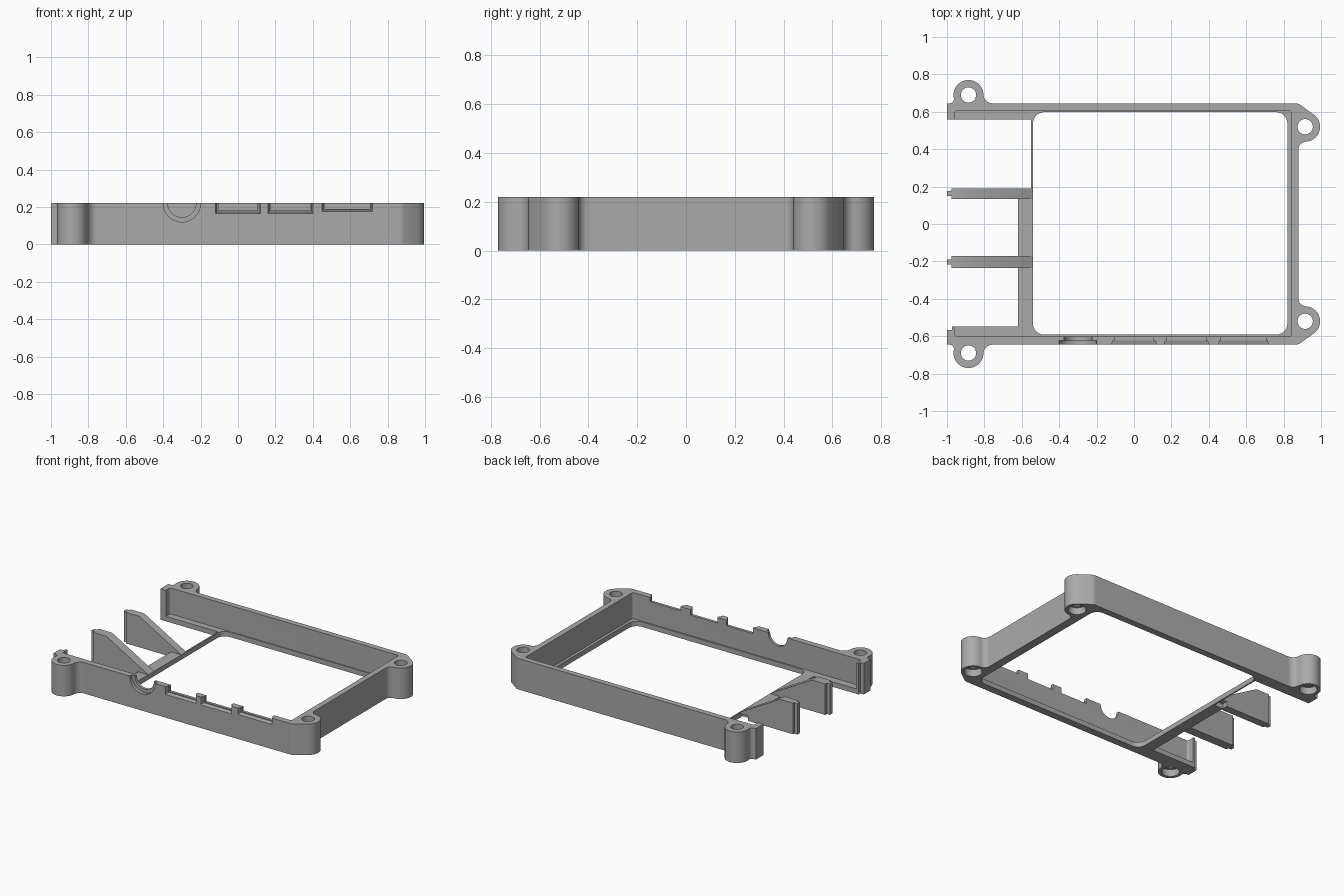
import bpy, bmesh, math
from mathutils import Vector

if "Cube" in bpy.data.objects:
    bpy.data.objects.remove(bpy.data.objects["Cube"])

H = 0.22        # overall height
FLOOR = 0.035   # thickness of the inner ledge

grey = bpy.data.materials.new("plain grey")
grey.use_nodes = True
grey.diffuse_color = (0.4, 0.4, 0.4, 1)
grey.node_tree.nodes["Principled BSDF"].inputs["Base Color"].default_value = (0.4, 0.4, 0.4, 1)


def arc(cx, cy, r, a0, a1, n=12):
    """Points on an arc, angles in degrees."""
    angles = [math.radians(a0 + (a1 - a0) * i / n) for i in range(n + 1)]
    return [(cx + r * math.cos(a), cy + r * math.sin(a)) for a in angles]


def rounded(x0, x1, y0, y1, r):
    pts = []
    for cx, cy, a in ((x1 - r, y1 - r, 0), (x0 + r, y1 - r, 90),
                      (x0 + r, y0 + r, 180), (x1 - r, y0 + r, 270)):
        pts += arc(cx, cy, r, a, a + 90, 8)
    return pts


def rect(x0, x1, y0, y1):
    return [(x0, y0), (x1, y0), (x1, y1), (x0, y1)]


def prism(name, pts, lo, hi, axis="z", end=None):
    """Solid between a profile at lo and one (optionally different) at hi."""
    place = (lambda p, d: Vector((p[0], p[1], d))) if axis == "z" else \
            (lambda p, d: Vector((p[0], d, p[1])))
    bm = bmesh.new()
    a = [bm.verts.new(place(p, lo)) for p in pts]
    b = [bm.verts.new(place(p, hi)) for p in (end or pts)]
    bm.faces.new(a)
    bm.faces.new(b)
    for i in range(len(a)):
        j = (i + 1) % len(a)
        bm.faces.new((a[i], a[j], b[j], b[i]))
    bmesh.ops.recalc_face_normals(bm, faces=bm.faces)
    mesh = bpy.data.meshes.new(name)
    bm.to_mesh(mesh)
    bm.free()
    mesh.materials.append(grey)
    ob = bpy.data.objects.new(name, mesh)
    bpy.context.collection.objects.link(ob)
    return ob


def boolean(target, tools, operation):
    """Apply each tool to the target, then remove the tools."""
    for t in tools:
        m = target.modifiers.new("cut", "BOOLEAN")
        m.operation, m.object, m.solver = operation, t, "EXACT"
    graph = bpy.context.evaluated_depsgraph_get()
    mesh = bpy.data.meshes.new_from_object(target.evaluated_get(graph))
    target.modifiers.clear()
    target.data = mesh
    for t in tools:
        bpy.data.objects.remove(t)


# Outer outline: back half with its two screw lugs, mirrored to the front
bosses = [(-0.885, 0.69), (0.915, 0.52)]
back = [(-1, 0.645)] + arc(-0.985, 0.667, 0.022, -90, 0, 5)
back += arc(*bosses[0], 0.08, 190, 2, 24) + arc(-0.755, 0.695, 0.05, 180, 270)
back += [(0.86, 0.645), (0.875, 0.644), (0.885, 0.64)]
back += arc(*bosses[1], 0.08, 53, -87, 20) + arc(0.92, 0.4, 0.04, 92, 180)
frame = prism("case_frame", back + [(x, -y) for x, y in reversed(back)], 0, H)

cuts = [
    prism("cavity", rounded(-0.957, 0.84, -0.602, 0.605, 0.012), FLOOR, 1),
    prism("opening", rounded(-0.54, 0.82, -0.592, 0.598, 0.06), -1, 1),
    prism("back_bay", rect(-1.2, -0.55, 0.15, 0.558), -1, 1),
    prism("front_bay", rect(-1.2, -0.62, -0.548, 0.19), -1, 1),
    prism("front_step", rect(-1.2, -0.972, -0.568, -0.4), -1, 1),
]

# Screw holes with a counterbore underneath
for x, y in bosses:
    for s in (1, -1):
        cuts.append(prism("hole", arc(x, s * y, 0.041, 0, 348.75, 31), -1, 1))
        cuts.append(prism("counterbore", arc(x, s * y, 0.058, 0, 348.75, 31), -1, 0.05))

# Port cutouts in the front wall: bevelled recess outside, slot right through
for x0, x1, z in ((-0.12, 0.12, 0.165), (0.16, 0.40, 0.165), (0.45, 0.72, 0.175)):
    inner = rect(x0 + 0.015, x1 - 0.015, z + 0.015, 0.5)
    cuts.append(prism("port_recess", rect(x0, x1, z, 0.5), -0.646, -0.622, "y",
                      rect(x0 + 0.008, x1 - 0.008, z + 0.008, 0.5)))
    cuts.append(prism("port_slot", inner, -0.7, -0.55, "y"))

# Round jack cutout, stepped the same way
for r, y1 in ((0.1, -0.622), (0.075, -0.55)):
    cuts.append(prism("jack_cut", arc(-0.3, H, r, 0, 352.5, 47), -0.7, y1, "y"))

boolean(frame, cuts, "DIFFERENCE")

# Sloping ribs on the open side, each ending in a narrow tongue
parts = [frame]
for name, y0, y1 in (("back_rib", 0.135, 0.19), ("front_rib", -0.235, -0.17)):
    profile = [(-0.975, 0), (-0.975, H), (-0.87, H), (-0.54, FLOOR),
               (-0.62, FLOOR), (-0.62, 0)]
    rib = prism(name, profile, y0, y1, "y")
    mid = (y0 + y1) / 2
    tongue = prism("tongue", rect(-1, -0.96, 0, H), mid - 0.014, mid + 0.014, "y")
    boolean(rib, [tongue], "UNION")
    parts.append(rib)

# Smooth the round lugs and fillets, keep all other edges crisp
bpy.ops.object.select_all(action="DESELECT")
for ob in parts:
    ob.select_set(True)
bpy.context.view_layer.objects.active = frame
bpy.ops.object.shade_smooth_by_angle(angle=math.radians(30))
